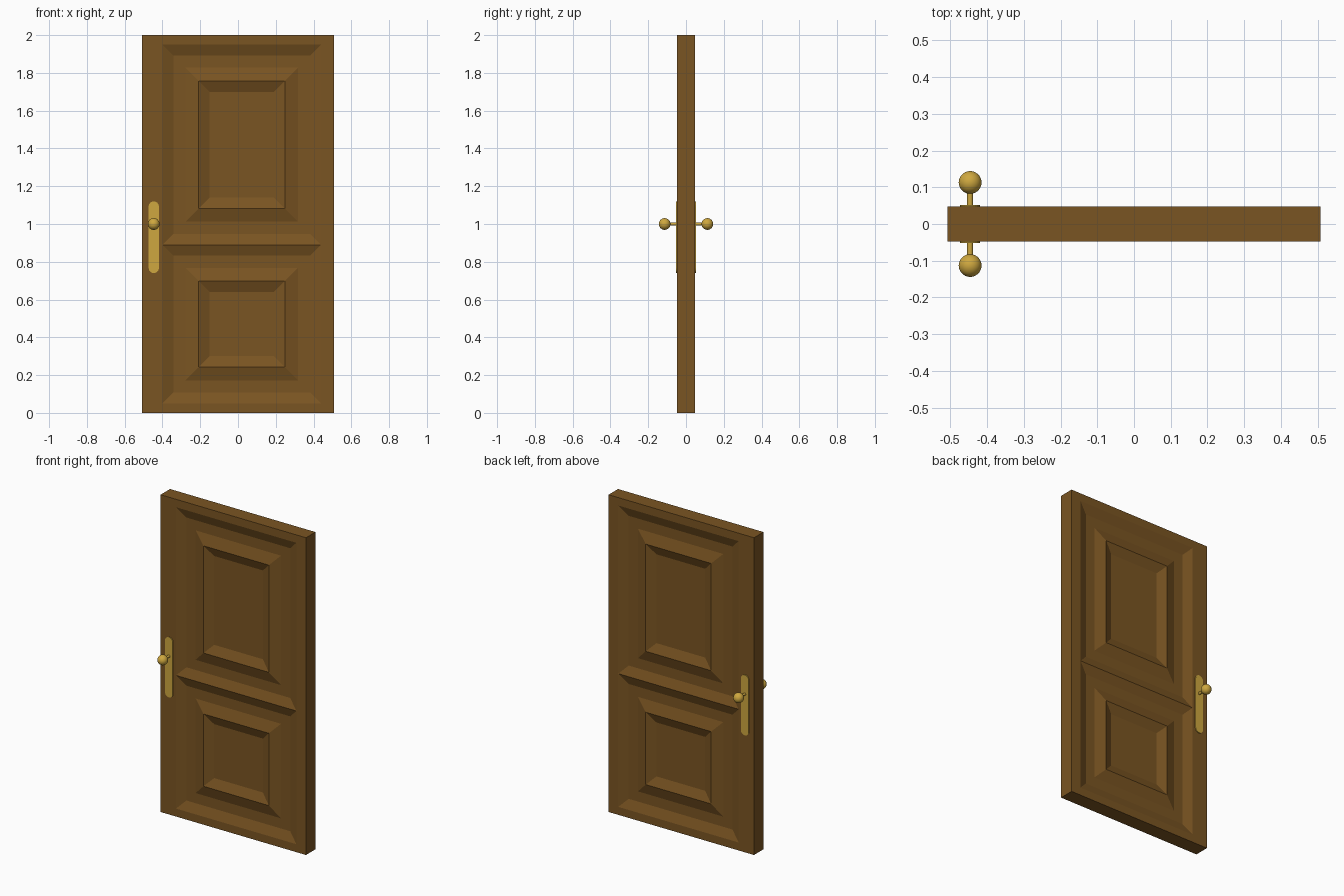
import bpy, bmesh, math
from mathutils import Matrix

if "Cube" in bpy.data.objects:
    bpy.data.objects.remove(bpy.data.objects["Cube"])


def material(name, color):
    m = bpy.data.materials.new(name)
    m.diffuse_color = color
    m.use_nodes = True
    m.node_tree.nodes["Principled BSDF"].inputs["Base Color"].default_value = m.diffuse_color
    return m


wood = material("wood", (0.195, 0.09, 0.016, 1))
brass = material("brass", (0.62, 0.39, 0.05, 1))


def finish(name, bm, mat):
    me = bpy.data.meshes.new(name)
    bm.to_mesh(me)
    bm.free()
    me.materials.append(mat)
    ob = bpy.data.objects.new(name, me)
    bpy.context.collection.objects.link(ob)
    # the back repeats the front
    mod = ob.modifiers.new("back_side", 'MIRROR')
    mod.use_axis = (False, True, False)
    mod.use_clip = True
    return ob


# door leaf: frame grid with two cells replaced by nested panel mouldings
bm = bmesh.new()
T = 0.047
xs = [-0.507, -0.4, 0.44, 0.507]
zs = [0, 0.05, 0.89, 1.95, 2.0]
moulding = [(0.058, 0.022), (0.122, 0.022), (0.192, 0.0), (0.25, 0.024)]  # inset, depth
grid = [[bm.verts.new((x, -T, z)) for x in xs] for z in zs]


def panel(ring, x0, x1, z0, z1):
    for inset, depth in moulding:
        a, b, c, d = x0 + inset, x1 - inset, z0 + inset, z1 - inset
        inner = [bm.verts.new((x, -T + depth, z)) for x, z in ((a, c), (b, c), (b, d), (a, d))]
        for i in range(4):
            j = (i + 1) % 4
            bm.faces.new((ring[i], ring[j], inner[j], inner[i]))
        ring = inner
    bm.faces.new(ring)


for r in range(4):
    for c in range(3):
        ring = [grid[r][c], grid[r][c + 1], grid[r + 1][c + 1], grid[r + 1][c]]
        if c == 1 and r in (1, 2):
            panel(ring, xs[1], xs[2], zs[r], zs[r + 1])
        else:
            bm.faces.new(ring)

# door edges, running back to the mirror plane
rim = bmesh.ops.extrude_edge_only(bm, edges=[e for e in bm.edges if e.is_boundary])
for v in rim["geom"]:
    if isinstance(v, bmesh.types.BMVert):
        v.co.y = 0
bmesh.ops.recalc_face_normals(bm, faces=bm.faces)
finish("door_leaf", bm, wood)

# handle plate: rounded strip
KX, R = -0.446, 0.027
bm = bmesh.new()
outline = []
for cz, start in ((1.12 - R, 0), (0.74 + R, math.pi)):
    for i in range(13):
        a = start + math.pi * i / 12
        outline.append(bm.verts.new((KX + R * math.cos(a), -T + 0.002, cz + R * math.sin(a))))
face = bm.faces.new(outline)
ext = bmesh.ops.extrude_face_region(bm, geom=[face])
for v in ext["geom"]:
    if isinstance(v, bmesh.types.BMVert):
        v.co.y = -0.052
bmesh.ops.recalc_face_normals(bm, faces=bm.faces)
finish("handle_plate", bm, brass)

# knob and its stem
bm = bmesh.new()
bmesh.ops.create_uvsphere(bm, u_segments=32, v_segments=16, radius=0.031,
                          matrix=Matrix.Translation((KX, -0.113, 1.0)))
bmesh.ops.create_cone(bm, cap_ends=True, segments=20, radius1=0.008, radius2=0.008, depth=0.05,
                      matrix=Matrix.Translation((KX, -0.07, 1.0)) @ Matrix.Rotation(math.pi / 2, 4, 'X'))
knob = finish("door_knob", bm, brass)
bpy.context.view_layer.objects.active = knob
knob.select_set(True)
bpy.ops.object.shade_smooth_by_angle(angle=math.radians(40))
